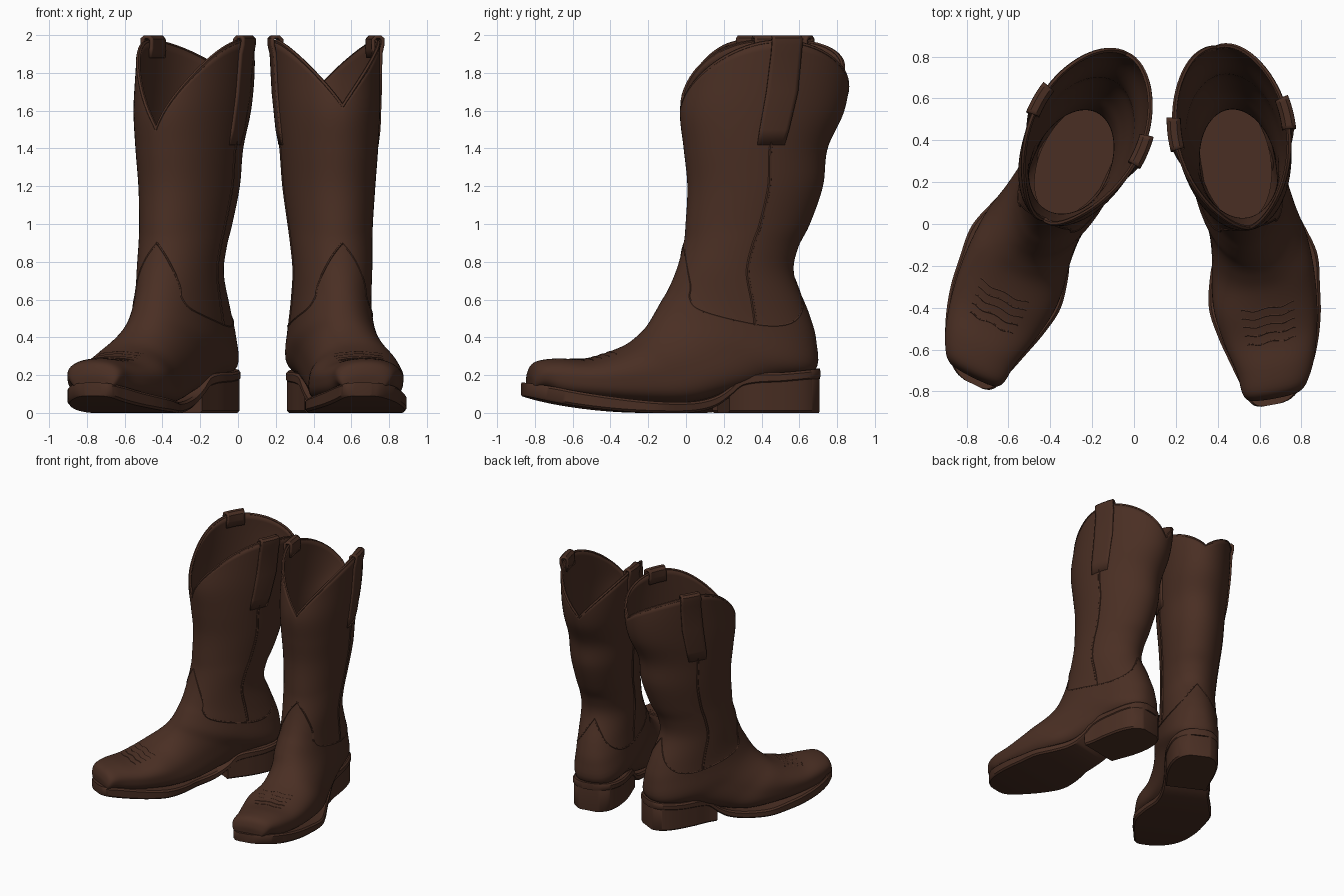
import bpy, bmesh, math
from mathutils import Matrix, Vector

if "Cube" in bpy.data.objects:
    bpy.data.objects.remove(bpy.data.objects["Cube"])

leather = bpy.data.materials.new("dark_brown_leather")
leather.diffuse_color = (0.068, 0.028, 0.017, 1)
leather.use_nodes = True
leather.node_tree.nodes["Principled BSDF"].inputs["Base Color"].default_value = leather.diffuse_color

# Sections of the upper, toe to top: front/top point (y, z), back/bottom point (y, z),
# half width, x centre, squareness
RINGS = [
    (-.84, .15, -.83, .12, .10, -.035, .9), (-.84, .215, -.80, .12, .135, -.03, .85),
    (-.805, .27, -.76, .12, .16, -.02, .75), (-.70, .288, -.68, .09, .188, 0, .65),
    (-.56, .285, -.5, .07, .228, .005, .6), (-.44, .315, -.27, .05, .25, .01, .6),
    (-.33, .36, -.02, .05, .235, .03, .6), (-.26, .41, .2, .10, .215, .02, .65),
    (-.21, .46, .45, .17, .21, .005, .7), (-.17, .52, .685, .22, .22, -.01, .75),
    (-.13, .59, .70, .38, .21, -.01, .85), (-.09, .66, .66, .53, .205, -.005, .95),
    (-.045, .77, .58, .73, .205, 0, 1), (-.01, .90, .60, .87, .212, 0, 1),
    (0, 1.0, .665, 1.0, .22, 0, 1), (.01, 1.2, .735, 1.2, .24, 0, 1),
    (-.01, 1.4, .76, 1.4, .255, 0, 1), (-.03, 1.6, .85, 1.6, .27, 0, 1),
    (.005, 1.8, .88, 1.8, .277, 0, 1), (.05, 2.0, .86, 2.0, .28, 0, 1)]
# Sole outline (y, x centre, half width) and its bottom and top heights
OUTLINE = [(-.87, -.05, .05), (-.86, -.046, .085), (-.83, -.036, .12), (-.76, -.014, .163),
           (-.65, 0, .207), (-.5, .005, .25), (-.36, .008, .27), (-.2, .035, .26),
           (-.06, .045, .215), (.1, .025, .182), (.25, 0, .178), (.4, -.01, .193),
           (.55, -.012, .188), (.65, -.01, .155), (.7, -.008, .1), (.715, -.005, .05)]
HEIGHTS = [(-.87, .09, .16), (-.75, .06, .14), (-.6, .033, .11), (-.4, .01, .08),
           (-.2, 0, .06), (0, .003, .06), (.12, .03, .085), (.2, .08, .13),
           (.28, .14, .2), (.5, .16, .215), (.72, .18, .235)]


def spline(rows, x):
    """Smooth interpolation of rows (x, values...)"""
    n = len(rows)
    i = max(0, min(n - 2, sum(r[0] <= x for r in rows) - 1))
    a, b = rows[i], rows[i + 1]
    p, q = rows[max(0, i - 1)], rows[min(n - 1, i + 2)]
    h = b[0] - a[0]
    s = min(1, max(0, (x - a[0]) / h))
    out = []
    for k in range(1, len(a)):
        m0 = (b[k] - p[k]) / (b[0] - p[0]) * h
        m1 = (q[k] - a[k]) / (q[0] - a[0]) * h
        out.append((2*s**3 - 3*s*s + 1)*a[k] + (s**3 - 2*s*s + s)*m0
                   + (3*s*s - 2*s**3)*b[k] + (s**3 - s*s)*m1)
    return out


INDEXED = [(i,) + r for i, r in enumerate(RINGS)]


def spow(v, e):
    return math.copysign(abs(v) ** e, v)


def surf(u, t, off=0.0):
    """Point on the boot upper; t = 0 is front, pi is back"""
    fy, fz, by, bz, w, cx, e = spline(INDEXED, u)
    c, s = math.cos(t), math.sin(t)
    if abs(s) < 1e-9:
        s = 0.0
    if e > .999:
        e = 1.0
    e = e if c < 0 else (2 + e) / 3
    f, b = Vector((0, fy, fz)), Vector((0, by, bz))
    axis = (f - b) / 2
    cc, ss = spow(c, e), spow(s, e)
    p = (f + b) / 2 + axis * cc + Vector((cx + w * ss, 0, 0))
    if off:
        p += (axis.normalized() * cc + Vector((ss, 0, 0))).normalized() * off
    return p


def u_at(z):
    return 15 + (z - 1.2) / .2


def finish(name, bm, M):
    bm.transform(M)
    bmesh.ops.recalc_face_normals(bm, faces=bm.faces)
    me = bpy.data.meshes.new(name)
    bm.to_mesh(me)
    bm.free()
    me.materials.append(leather)
    ob = bpy.data.objects.new(name, me)
    bpy.context.collection.objects.link(ob)
    bpy.ops.object.select_all(action='DESELECT')
    ob.select_set(True)
    bpy.context.view_layer.objects.active = ob
    bpy.ops.object.shade_smooth_by_angle(angle=math.radians(40))
    return ob


def grid(rows, closed, cap_start=False, cap_end=False):
    bm = bmesh.new()
    vs = [[bm.verts.new(p) for p in r] for r in rows]
    n = len(rows[0])
    for a, b in zip(vs, vs[1:]):
        for j in range(n if closed else n - 1):
            k = (j + 1) % n
            bm.faces.new((a[j], a[k], b[k], b[j]))
    if cap_start:
        bm.faces.new(vs[0])
    if cap_end:
        bm.faces.new(vs[-1])
    return bm


def solidify(ob, thick, offset):
    m = ob.modifiers.new("thickness", 'SOLIDIFY')
    m.thickness, m.offset = thick, offset


def tube(name, pts, r, M):
    rows = []
    for i, p in enumerate(pts):
        d = (pts[min(i + 1, len(pts) - 1)] - pts[max(i - 1, 0)]).normalized()
        a = d.orthogonal().normalized() if i == 0 else (a - d * a.dot(d)).normalized()
        b = d.cross(a)
        rows.append([p + (a * math.cos(k*math.pi/3) + b * math.sin(k*math.pi/3)) * r
                     for k in range(6)])
    finish(name, grid(rows, True, True, True), M)


def slab(name, y0, y1, bottom, top, grow, M, n=90):
    """Solid following the sole outline between two heights"""
    rows = []
    for i in range(n + 1):
        y = y0 + (y1 - y0) * (.5 - .5 * math.cos(math.pi * i / n))
        c, w = spline(OUTLINE, y)
        lo, hi = bottom(y), top(y)
        w += grow
        r = min(.012, w * .3)
        rows.append([(c - w + r, y, lo), (c + w - r, y, lo), (c + w, y, lo + r),
                     (c + w, y, hi - r), (c + w - r, y, hi), (c - w + r, y, hi),
                     (c - w, y, hi - r), (c - w, y, lo + r)])
    finish(name, grid(rows, True, True, True), M)


def boot(tag, side, origin, angle, low_front, low_back):
    M = (Matrix.Translation(origin) @ Matrix.Rotation(math.radians(angle), 4, 'Z')
         @ Matrix.Diagonal((side, 1, 1, 1)))
    # Foot and shaft as one shell, with a scalloped top edge
    N = 72
    ts = [2 * math.pi * j / N for j in range(N)]
    rows = [[surf(i / 5, t) for t in ts] for i in range(75)]

    def edge(t):
        low = low_front if math.cos(t) > 0 else low_back
        return u_at(low + (1.965 - low) * abs(math.sin(t)) ** .95)
    rows += [[surf(15 + (edge(t) - 15) * v / 18, t) for t in ts] for v in range(19)]
    ob = finish(tag + "_upper", grid(rows, True, True), M)
    solidify(ob, .022, -1)
    # Rolled edge around the opening
    rim = [surf(edge(t), t, -.01) for t in ts]
    tube(tag + "_top_binding", rim + rim[:1], .012, M)
    # Sole, welt and heel
    slab(tag + "_sole", -.87, .715, lambda y: spline(HEIGHTS, y)[0],
         lambda y: spline(HEIGHTS, y)[1], 0, M)
    slab(tag + "_heel", .2, .705, lambda y: 0,
         lambda y: spline(HEIGHTS, y)[0] + .03 if y < .28 else .19, -.006, M)
    # Footbed inside
    bed = [(-.01 + .17 * math.cos(t), .31 + .29 * math.sin(t), .25) for t in ts]
    bm = bmesh.new()
    bm.faces.new([bm.verts.new(p) for p in bed])
    finish(tag + "_footbed", bm, M)
    # Seams, side piping and pull straps on both sides
    seam = [(0, 13, 0), (1, 12.2, 22), (2, 11.3, 38), (3, 10.6, 42), (4, 10, 55),
            (5, 9.95, 90), (6, 10.3, 120), (7, 11.2, 155), (8, 11.9, 180)]
    for s, nm in ((1, "outer"), (-1, "inner")):
        pts = []
        for i in range(49):
            u, d = spline(seam, i / 6)
            pts.append(surf(u, s * math.radians(d), -.002))
        tube(f"{tag}_{nm}_vamp_seam", pts, .006, M)
        pts = [surf(9.95 + 8.6 * i / 50, s * math.radians(95), -.003) for i in range(51)]
        tube(f"{tag}_{nm}_side_piping", pts, .01, M)
        strap = [(1.42, -.004), (1.5, .002), (1.7, .004), (1.9, .007), (1.95, .018),
                 (1.98, .018), (1.99, .006), (1.99, -.018), (1.975, -.032), (1.93, -.032),
                 (1.88, -.026)]
        rows = [[surf(u_at(z), s * math.radians(95 + k * 2.75), off)
                 for k in range(-4, 5)] for z, off in strap]
        ob = finish(f"{tag}_{nm}_pull_strap", grid(rows, False), M)
        solidify(ob, .018, 0)
    # Fine creases over the toe
    for i in range(5):
        pts = [surf(3.9 + .33 * i + .04 * math.cos(k), math.radians(k * 4), -.002)
               for k in range(-7, 8)]
        tube(f"{tag}_toe_crease_{i}", pts, .004, M)


boot("left_boot", 1, (.55, 0, 0), 10.5, 1.62, 1.67)
boot("right_boot", -1, (-.425, .035, 0), -26.5, 1.5, 1.77)
